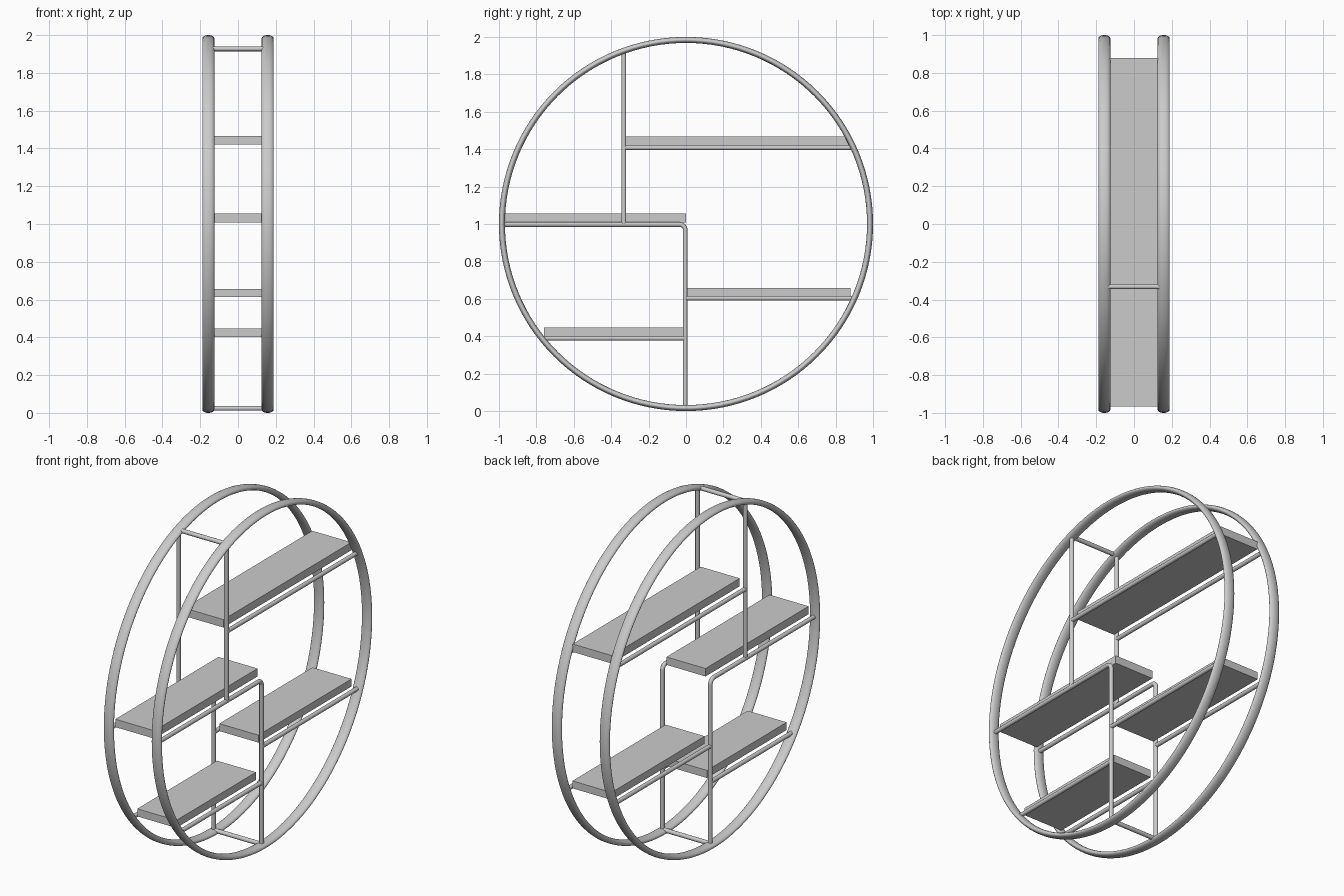
import bpy
import math

if "Cube" in bpy.data.objects:
    bpy.data.objects.remove(bpy.data.objects["Cube"])

RING_X = 0.157      # centre plane of each ring and its rods
RING_R = 0.984      # ring centreline radius
ROD_R = 0.0125
POST_Y, DIVIDER_Y = -0.332, -0.004


def ring(name, x):
    # flattened tube: twice as wide across x as it is thick
    bpy.ops.mesh.primitive_torus_add(
        major_radius=RING_R, minor_radius=0.016, major_segments=128, minor_segments=24,
        location=(x, 0, 1), rotation=(0, math.pi / 2, 0))
    o = bpy.context.object
    o.name = name
    o.scale.z = 0.0315 / 0.016
    bpy.ops.object.transform_apply(location=False, rotation=False, scale=True)
    bpy.ops.object.shade_smooth()


def rod(name, points):
    curve = bpy.data.curves.new(name, 'CURVE')
    curve.dimensions = '3D'
    curve.bevel_depth = ROD_R
    curve.bevel_resolution = 4
    curve.use_fill_caps = True
    spline = curve.splines.new('POLY')
    spline.points.add(len(points) - 1)
    for p, co in zip(spline.points, points):
        p.co = (*co, 1)
    o = bpy.data.objects.new(name, curve)
    bpy.context.collection.objects.link(o)
    bpy.ops.object.select_all(action='DESELECT')
    o.select_set(True)
    bpy.context.view_layer.objects.active = o
    bpy.ops.object.convert(target='MESH')
    bpy.ops.object.shade_smooth_by_angle(angle=math.radians(40))


def shelf(name, y0, y1, z0, z1):
    bpy.ops.mesh.primitive_cube_add(size=1, location=(0, (y0 + y1) / 2, (z0 + z1) / 2))
    o = bpy.context.object
    o.name = name
    o.scale = (0.256, y1 - y0, z1 - z0)
    bpy.ops.object.transform_apply(location=False, rotation=False, scale=True)


def ring_y(z):
    return math.sqrt(RING_R ** 2 - (z - 1) ** 2)


# shelf boards
shelf("upper_shelf", -0.32, 0.878, 1.42, 1.467)
shelf("middle_shelf", -0.965, 0.0, 1.008, 1.055)
shelf("lower_right_shelf", 0.008, 0.88, 0.613, 0.657)
shelf("lower_left_shelf", -0.76, -0.014, 0.401, 0.446)

# rings and supporting rods on both sides
bend = 0.03
for side, x in (("left", -RING_X), ("right", RING_X)):
    ring(side + "_ring", x)
    rod(side + "_upper_post", [(x, POST_Y, 0.997), (x, POST_Y, 1.927)])
    corner = [(x, DIVIDER_Y - bend + bend * math.sin(a), 0.997 - bend + bend * math.cos(a))
              for a in (math.pi / 2 * i / 8 for i in range(9))]
    rod(side + "_bent_divider", [(x, -RING_R, 0.997)] + corner + [(x, DIVIDER_Y, 0.02)])
    rod(side + "_upper_shelf_rail", [(x, POST_Y, 1.408), (x, ring_y(1.408), 1.408)])
    rod(side + "_lower_right_rail", [(x, DIVIDER_Y, 0.603), (x, ring_y(0.603), 0.603)])
    rod(side + "_lower_left_rail", [(x, -ring_y(0.389), 0.389), (x, DIVIDER_Y, 0.389)])

# crossbars joining the rings
rod("top_crossbar", [(-RING_X, POST_Y, 1.927), (RING_X, POST_Y, 1.927)])
rod("bottom_crossbar", [(-RING_X, DIVIDER_Y, 0.024), (RING_X, DIVIDER_Y, 0.024)])
